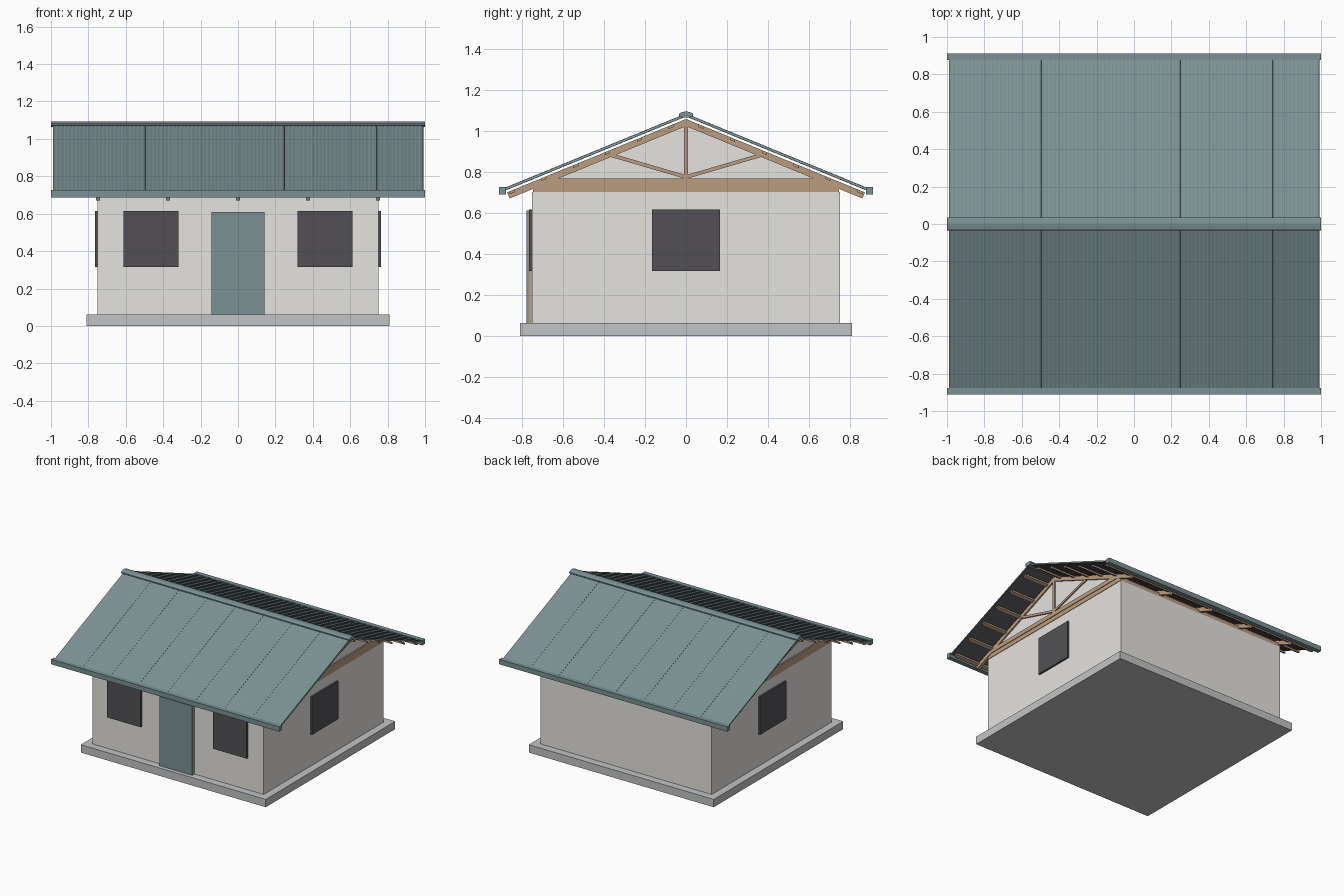
import bpy, bmesh, math
from mathutils import Vector

cube = bpy.data.objects.get("Cube")
if cube:
    bpy.data.objects.remove(cube, do_unlink=True)


def material(name, r, g, b):
    m = bpy.data.materials.new(name)
    m.use_nodes = True
    m.diffuse_color = (r, g, b, 1)
    m.node_tree.nodes["Principled BSDF"].inputs["Base Color"].default_value = (r, g, b, 1)
    return m


PLASTER = material("warm white plaster", 0.79, 0.77, 0.735)
CONCRETE = material("concrete", 0.54, 0.55, 0.557)
WOOD = material("timber", 0.50, 0.335, 0.215)
GLASS = material("charcoal", 0.085, 0.081, 0.09)
TEAL = material("teal metal", 0.20, 0.285, 0.295)

SLOPE = 0.41          # rise over run of the roof
RAFTER_TOP = 1.057    # rafter top line at the ridge
RAFTER_LOW = 1.022    # rafter underside at the ridge
EAVE = 0.88


def finish(name, bm, mat):
    bmesh.ops.recalc_face_normals(bm, faces=bm.faces)
    mesh = bpy.data.meshes.new(name)
    bm.to_mesh(mesh)
    bm.free()
    mesh.materials.append(mat)
    obj = bpy.data.objects.new(name, mesh)
    bpy.context.collection.objects.link(obj)
    return obj


def prism(name, outline, x0, x1, mat):
    """Extrude a y-z outline along x."""
    bm = bmesh.new()
    face = bm.faces.new([bm.verts.new((x0, y, z)) for y, z in outline])
    new = bmesh.ops.extrude_face_region(bm, geom=[face])["geom"]
    bmesh.ops.translate(bm, vec=(x1 - x0, 0, 0),
                        verts=[v for v in new if isinstance(v, bmesh.types.BMVert)])
    return finish(name, bm, mat)


def box(name, x, y, z, mat):
    return prism(name, [(y[0], z[0]), (y[1], z[0]), (y[1], z[1]), (y[0], z[1])],
                 x[0], x[1], mat)


def beam(name, start, end, thick, x0, x1, mat):
    a, b = Vector(start), Vector(end)
    d = (b - a).normalized() * thick / 2
    n = Vector((-d.y, d.x))
    return prism(name, [a + n, b + n, b - n, a - n], x0, x1, mat)


def mirror_y(obj):
    mod = obj.modifiers.new("mirror", "MIRROR")
    mod.use_axis = (False, True, False)
    return obj


# Floor slab, walls and timber wall plate
box("floor_slab", (-0.81, 0.81), (-0.81, 0.81), (0, 0.062), CONCRETE)
box("walls", (-0.75, 0.75), (-0.75, 0.75), (0.062, 0.70), PLASTER)
box("wall_plate", (-0.754, 0.754), (-0.745, 0.745), (0.70, 0.733), WOOD)

# Door leaf on its timber backing
box("door_frame", (-0.143, 0.143), (-0.768, -0.75), (0.062, 0.61), WOOD)
box("door_leaf", (-0.143, 0.143), (-0.778, -0.768), (0.062, 0.61), TEAL)

# Windows: front pair and one in each side wall
for side, word in ((-1, "right"), (1, "left")):
    xs = sorted((side * 0.317, side * 0.613))
    box("front_window_" + word, xs, (-0.766, -0.75), (0.315, 0.615), GLASS)
    xs = sorted((side * 0.75, side * 0.765))
    box("side_window_" + word, xs, (-0.165, 0.165), (0.315, 0.615), GLASS)

# Plastered gables
apex = RAFTER_TOP - 0.01
half = (apex - 0.733) / SLOPE
for side, word in ((-1, "right"), (1, "left")):
    xs = sorted((side * 0.735, side * 0.748))
    prism("gable_" + word, [(-half, 0.733), (half, 0.733), (0, apex)], xs[0], xs[1], PLASTER)

# Five roof trusses
for i in range(5):
    x = (i - 2) * 0.374
    x0, x1 = x - 0.011, x + 0.011
    mirror_y(prism(f"rafters_{i}", [
        (0, RAFTER_TOP), (-0.873, RAFTER_TOP - SLOPE * 0.873),
        (-0.86, RAFTER_LOW - SLOPE * 0.86), (0, RAFTER_LOW)], x0, x1, WOOD))
    prism(f"bottom_chord_{i}", [(-0.735, 0.733), (0.735, 0.733), (0.68, 0.766), (-0.68, 0.766)],
          x0, x1, WOOD)
    box(f"king_post_{i}", (x0, x1), (-0.01, 0.01), (0.766, 1.03), WOOD)
    mirror_y(beam(f"diagonal_braces_{i}", (0, 0.774), (-0.37, 0.882), 0.018,
                  x0 + 0.001, x1 - 0.001, WOOD))

# Purlins let into the rafters
for i in range(6):
    near = 0.06 + i * 0.155
    far = near + 0.025
    zn, zf = (RAFTER_TOP - SLOPE * y for y in (near, far))
    mirror_y(prism(f"purlins_{i}", [
        (-near, zn), (-far, zf), (-far, zf - 0.014), (-near, zn - 0.014)], -0.97, 0.97, WOOD))


# Finely corrugated roof sheets with a dark underside, eight per slope
def roof_sheet(name, x0, width, ribs):
    bm = bmesh.new()
    count = ribs * 8
    rows = []
    for y in (0.0, -EAVE):
        rows.append([bm.verts.new((x0 + width * k / count, y,
                                   1.083 + SLOPE * y + 0.0009 * math.sin(math.tau * k / 8)))
                     for k in range(count + 1)])
    for k in range(count):
        bm.faces.new((rows[0][k], rows[1][k], rows[1][k + 1], rows[0][k + 1]))
    obj = finish(name, bm, TEAL)
    if obj.data.polygons[0].normal.z < 0:
        obj.data.flip_normals()
    obj.data.materials.append(GLASS)
    solid = obj.modifiers.new("thickness", "SOLIDIFY")
    solid.thickness = 0.012
    solid.offset = -1
    solid.material_offset = 1
    mirror_y(obj)


pitch = 1.98 / 8
for i in range(8):
    roof_sheet(f"roof_sheets_{i}", -0.99 + i * pitch, pitch - 0.001, 12)

# Rounded ridge cap
cap = [(0.036 * math.cos(a), 1.078 + 0.015 * math.sin(a))
       for a in (math.tau * (k + 0.5) / 12 for k in range(12))]
prism("ridge_cap", cap, -1, 1, TEAL)

# Eaves gutters
mirror_y(box("gutters", (-1, 1), (-0.912, -0.877), (0.688, 0.726), TEAL))
